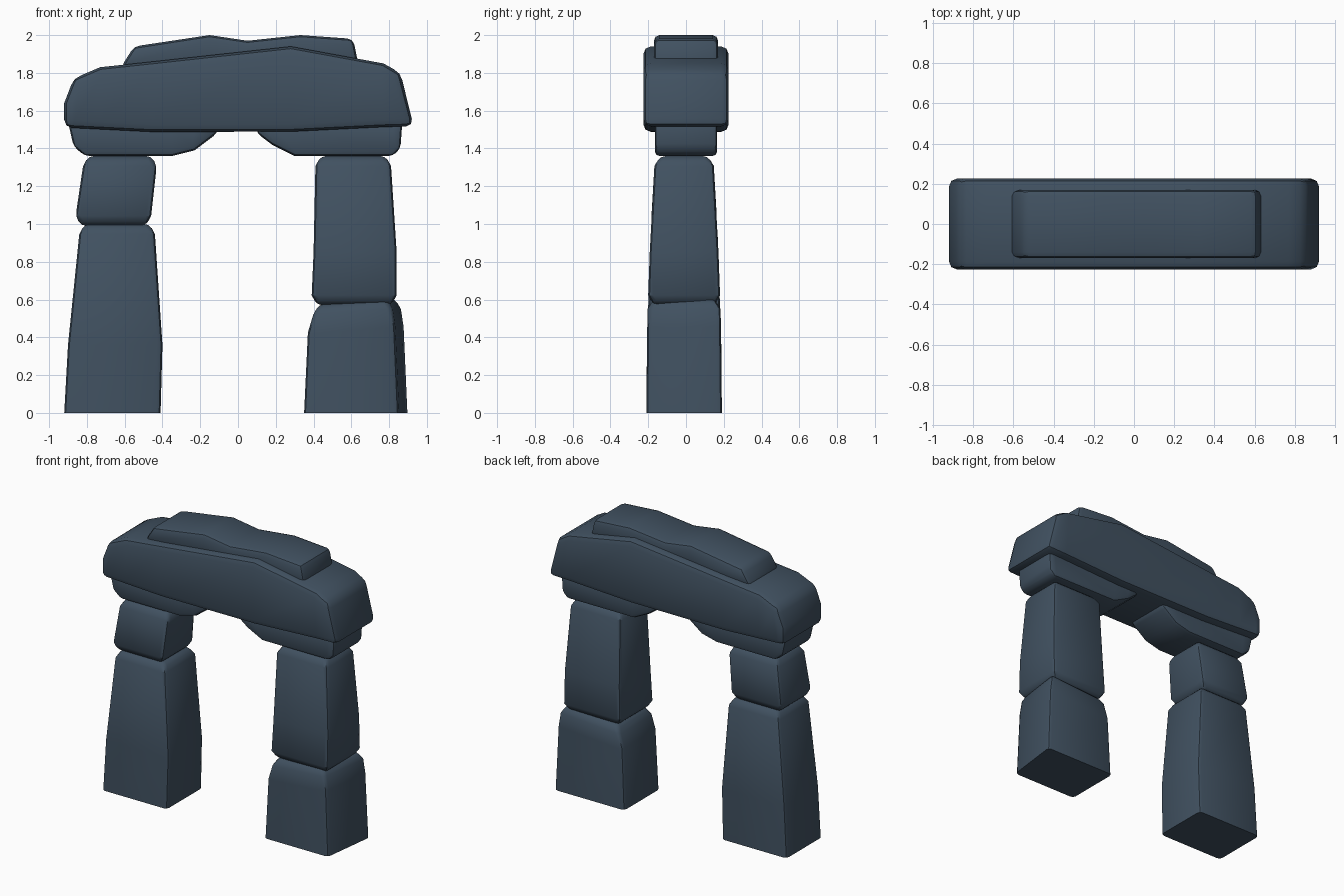
import bpy, bmesh, math

cube = bpy.data.objects.get("Cube")
if cube:
    bpy.data.objects.remove(cube)

slate = bpy.data.materials.new("dark slate blue")
slate.use_nodes = True
slate.diffuse_color = (.052, .082, .118, 1)
shader = slate.node_tree.nodes["Principled BSDF"]
shader.inputs["Base Color"].default_value = slate.diffuse_color

SHARP = math.radians(35)


def stone(name, rings, bevel):
    """Skin a row of four-cornered rings and wear down the hard edges."""
    bm = bmesh.new()
    loops = [[bm.verts.new(corner) for corner in ring] for ring in rings]
    for this, following in zip(loops, loops[1:]):
        for i in range(4):
            j = (i + 1) % 4
            bm.faces.new((this[i], this[j], following[j], following[i]))
    bm.faces.new(loops[0])
    bm.faces.new(loops[-1])
    bmesh.ops.recalc_face_normals(bm, faces=bm.faces)
    # The footing on the ground stays crisp
    worn = [edge for edge in bm.edges
            if edge.calc_face_angle(0) > SHARP
            and any(vert.co.z > 0 for vert in edge.verts)]
    bmesh.ops.bevel(bm, geom=worn, offset=bevel, segments=2, profile=.5,
                    affect='EDGES', clamp_overlap=True)
    mesh = bpy.data.meshes.new(name)
    bm.to_mesh(mesh)
    bm.free()
    mesh.materials.append(slate)
    obj = bpy.data.objects.new(name, mesh)
    bpy.context.collection.objects.link(obj)
    bpy.ops.object.select_all(action='DESELECT')
    obj.select_set(True)
    bpy.context.view_layer.objects.active = obj
    bpy.ops.object.shade_smooth_by_angle(angle=SHARP)


def pillar(name, levels, tilt=0, front_inset=0):
    """Stack levels of (height, left edge, right edge); depth shrinks upwards."""
    def ring(z, x_min, x_max, pinch=0):
        depth = .2 - .025 * z * z - pinch
        lift = tilt if z > 0 else 0
        front, back = -depth - .01, depth - .01
        x_min, x_max = x_min + pinch, x_max - pinch
        return [(x_min, front, z - lift), (x_max - front_inset, front, z + lift),
                (x_max, back, z + lift), (x_min, back, z - lift)]

    # Joints between stones narrow to a pinched end
    rings = [ring(*level) for level in levels]
    bottom, top = levels[0], levels[-1]
    if bottom[0] > 0:
        rings.insert(0, ring(bottom[0] - .05, *bottom[1:], pinch=.03))
    rings.append(ring(top[0] + .05, *top[1:], pinch=.03))
    stone(name, rings, bevel=.026)


def beam(name, outline, base_height, depth, bevel, start_lean=0, end_lean=0):
    """Span an outline of (x, height) to a base line, leaning at the ends."""
    rings = []
    for x, z in outline:
        base_x = x
        if x == outline[0][0]:
            base_x += start_lean
        elif x == outline[-1][0]:
            base_x += end_lean
        base_z = base_height(x)
        rings.append([(x, -depth, z), (x, depth, z),
                      (base_x, depth, base_z), (base_x, -depth, base_z)])
    stone(name, rings, bevel)


# Standing stones
pillar("right_pillar_base", [(0, -.92, -.41), (.36, -.9, -.4), (.95, -.84, -.44)])
pillar("right_pillar_block", [(1.04, -.86, -.46), (1.31, -.82, -.43)])
pillar("left_pillar_base", [(0, .35, .9), (.44, .37, .88), (.54, .4, .865)],
       tilt=.015, front_inset=.05)
pillar("left_pillar_block", [(.62, .39, .84), (.85, .4, .84), (1.31, .41, .81)])


# Bearing stones, their tops sunk into the lintel
def bearing_top(x):
    return 1.54


beam("right_bearing_stone",
     [(-.87, 1.41), (-.81, 1.36), (-.35, 1.36), (-.23, 1.39), (-.11, 1.48)],
     bearing_top, depth=.165, bevel=.025, start_lean=-.03)
beam("left_bearing_stone",
     [(.1, 1.48), (.18, 1.42), (.3, 1.36), (.82, 1.36), (.86, 1.4)],
     bearing_top, depth=.165, bevel=.025, end_lean=.01)


# Great lintel with a shallow sagging underside
def lintel_underside(x):
    return 1.47 + .05 * abs(x + .1)


beam("lintel",
     [(-.92, 1.64), (-.87, 1.77), (-.73, 1.83), (-.45, 1.86),
      (.28, 1.94), (.77, 1.85), (.86, 1.8)],
     lintel_underside, depth=.226, bevel=.04, end_lean=.07)


# Slab resting on the lintel
def slab_underside(x):
    return 1.83


beam("top_slab",
     [(-.55, 1.94), (-.15, 2), (.05, 1.97), (.33, 2), (.61, 1.98)],
     slab_underside, depth=.17, bevel=.03, start_lean=-.07, end_lean=.03)
